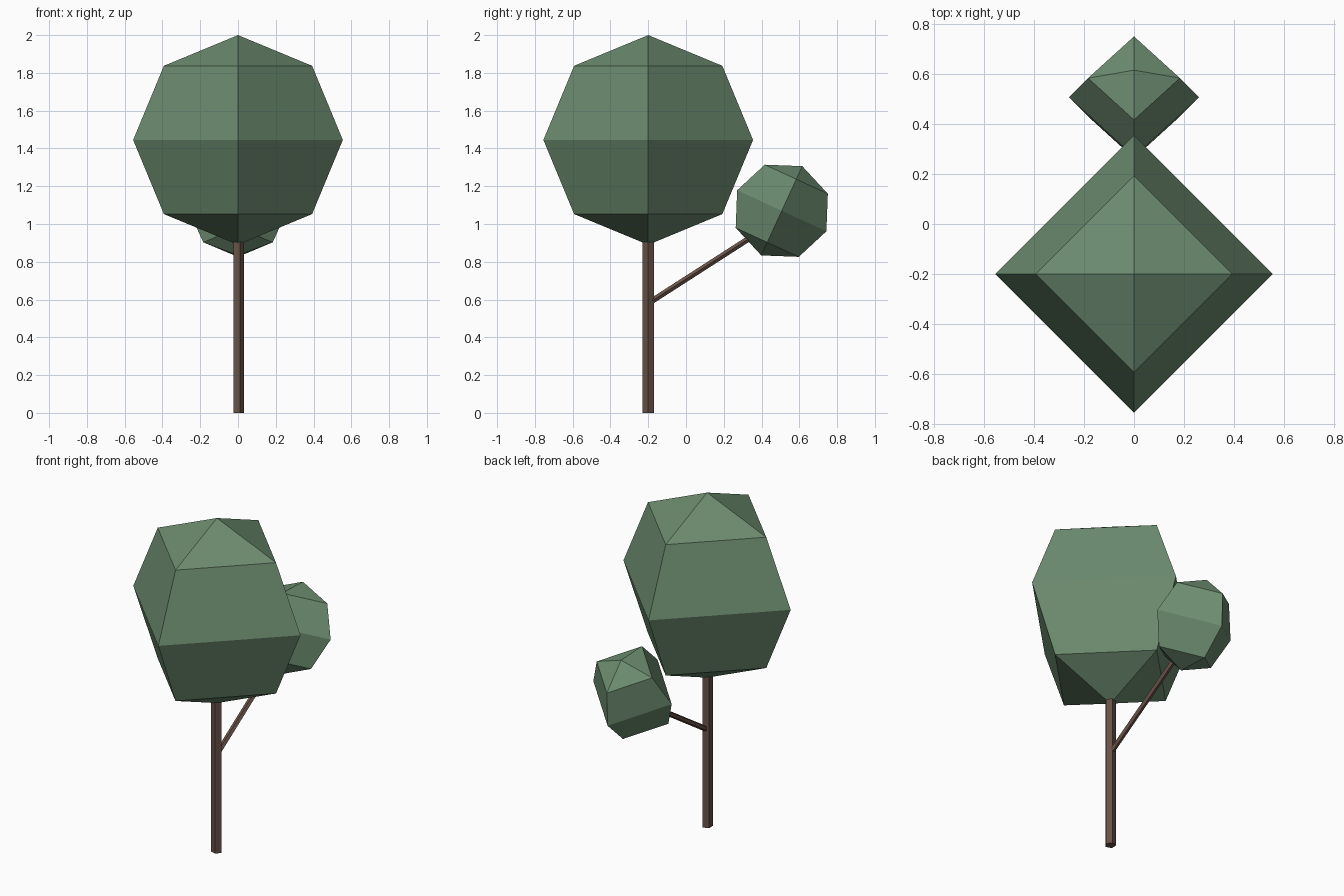
import bpy
from math import radians
from mathutils import Vector

if "Cube" in bpy.data.objects:
    bpy.data.objects.remove(bpy.data.objects["Cube"])


def material(name, color):
    m = bpy.data.materials.new(name)
    m.diffuse_color = color
    m.use_nodes = True
    m.node_tree.nodes["Principled BSDF"].inputs["Base Color"].default_value = m.diffuse_color
    return m


leaf = material("leaf_green", (0.15, 0.26, 0.16, 1))
bark = material("bark_brown", (0.14, 0.085, 0.065, 1))


def crown(name, center, radius, tilt=0):
    """Four-sided faceted ball of leaves, tilted towards +y."""
    bpy.ops.mesh.primitive_uv_sphere_add(
        segments=4, ring_count=4, radius=radius, location=center,
        rotation=(-radians(tilt), 0, 0))
    ob = bpy.context.object
    ob.name = name
    ob.data.materials.append(leaf)


def limb(name, start, end, radius):
    """Five-sided stick between two points, one corner facing +x."""
    a, b = Vector(start), Vector(end)
    d = b - a
    bpy.ops.mesh.primitive_cylinder_add(vertices=5, radius=radius, depth=d.length,
                                        location=(a + b) / 2)
    ob = bpy.context.object
    ob.name = name
    # lean in the yz plane only
    tilt = Vector((0, 0, 1)).angle(d)
    ob.rotation_euler = (-tilt, 0, 0)
    # turn the section so that a corner points along +x
    for v in ob.data.vertices:
        x, y, z = v.co
        v.co = (y, -x, z)
    ob.data.materials.append(bark)


# Trunk and side branch
limb("trunk", (0, -0.2, 0), (0, -0.2, 1.0), 0.031)
limb("branch", (0, -0.2, 0.58), (0, 0.43, 0.985), 0.016)

# Leaf crowns
crown("main_crown", (0, -0.2, 1.445), 0.555)
crown("small_crown", (0, 0.507, 1.07), 0.26, 24.7)
